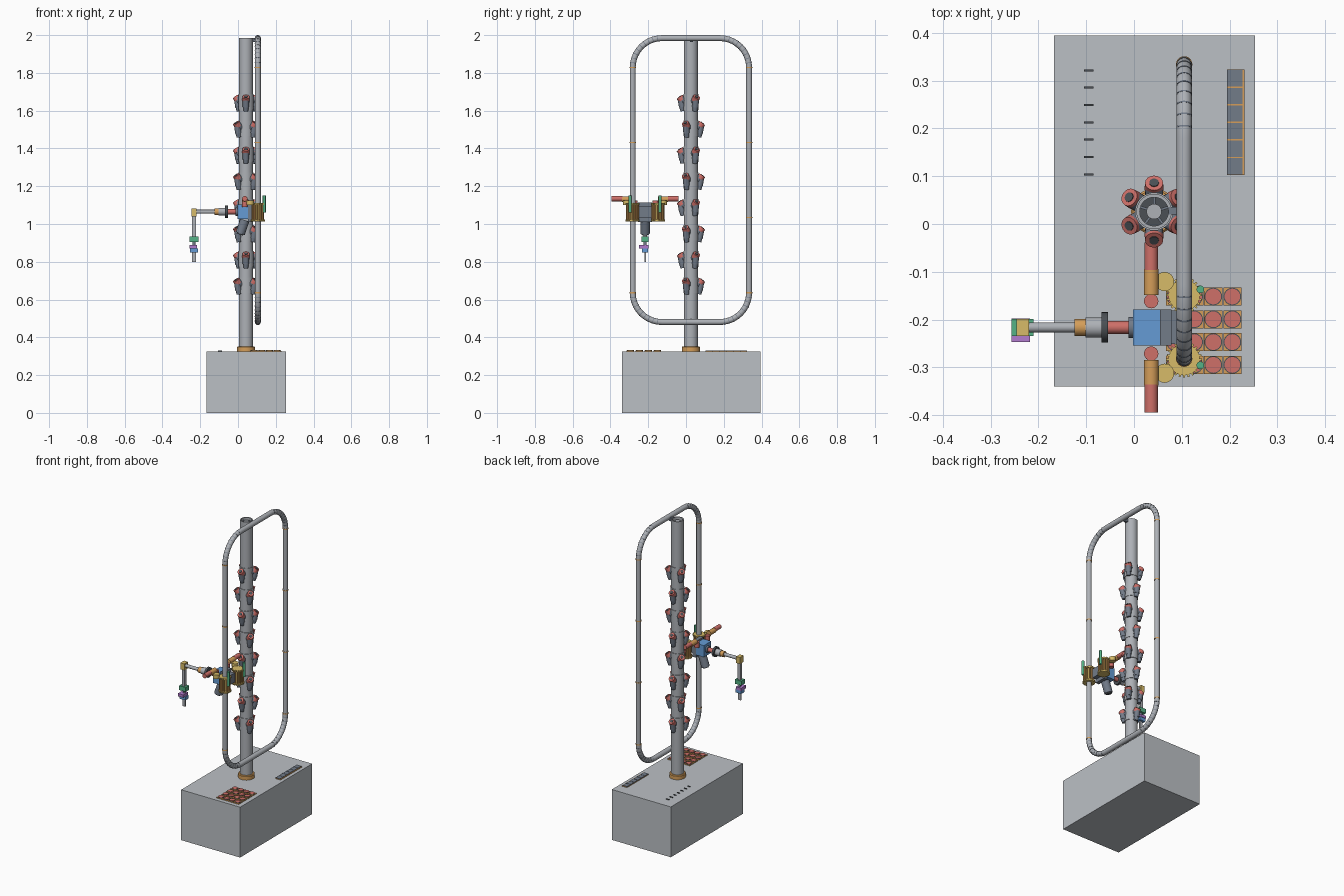
import bpy, bmesh, math
from mathutils import Vector, Matrix

if "Cube" in bpy.data.objects:
    bpy.data.objects.remove(bpy.data.objects["Cube"])


def material(name, *rgb):
    m = bpy.data.materials.new(name)
    m.use_nodes = True
    m.diffuse_color = (*rgb, 1)
    m.node_tree.nodes["Principled BSDF"].inputs["Base Color"].default_value = (*rgb, 1)
    return m


LIGHT = material("light grey", .50, .53, .56)
STEEL = material("steel grey", .42, .44, .47)
SLATE = material("slate", .17, .20, .25)
DARK = material("dark grey", .07, .08, .09)
RED = material("red", .62, .16, .14)
ORANGE = material("orange", .66, .34, .10)
YELLOW = material("yellow", .68, .50, .14)
GREEN = material("green", .09, .45, .24)
BLUE = material("blue", .13, .33, .66)
PURPLE = material("purple", .45, .20, .62)


def finish(name, bm, mat, smooth=True):
    mesh = bpy.data.meshes.new(name)
    bm.to_mesh(mesh)
    bm.free()
    mesh.materials.append(mat)
    obj = bpy.data.objects.new(name, mesh)
    bpy.context.collection.objects.link(obj)
    if smooth:
        bpy.ops.object.select_all(action="DESELECT")
        obj.select_set(True)
        bpy.context.view_layer.objects.active = obj
        bpy.ops.object.shade_smooth_by_angle()
    return obj


def add_rod(bm, a, b, r, r2=None, sides=24):
    a, b = Vector(a), Vector(b)
    turn = (b - a).to_track_quat("Z", "Y").to_matrix().to_4x4()
    bmesh.ops.create_cone(bm, cap_ends=True, segments=sides, radius1=r,
                          radius2=r if r2 is None else r2, depth=(b - a).length,
                          matrix=Matrix.Translation((a + b) / 2) @ turn)


def rod(name, a, b, r, mat, r2=None, sides=24):
    bm = bmesh.new()
    add_rod(bm, a, b, r, r2, sides)
    return finish(name, bm, mat)


def add_box(bm, center, size, angle=0):
    bmesh.ops.create_cube(bm, size=1, matrix=Matrix.Translation(center)
                          @ Matrix.Rotation(angle, 4, "Z") @ Matrix.Diagonal((*size, 1)))


def box(name, center, size, mat):
    bm = bmesh.new()
    add_box(bm, center, size)
    return finish(name, bm, mat, False)


def lathe(name, profile, mat, center, steps=40):
    bm = bmesh.new()
    verts = [bm.verts.new((r, 0, z)) for r, z in profile]
    edges = [bm.edges.new((verts[i - 1], verts[i])) for i in range(len(verts))]
    bmesh.ops.spin(bm, geom=verts + edges, cent=(0, 0, 0), axis=(0, 0, 1),
                   angle=math.tau, steps=steps, use_duplicate=False)
    bmesh.ops.remove_doubles(bm, verts=bm.verts, dist=1e-5)
    bmesh.ops.recalc_face_normals(bm, faces=bm.faces)
    bmesh.ops.translate(bm, verts=bm.verts, vec=center)
    return finish(name, bm, mat)


# Base cabinet
TOP = .325
box("base_cabinet", (.0425, .0275, TOP / 2), (.421, .735, TOP), LIGHT)

# Column: open tube, collar, hub and spokes
CX, CY = .042, .026
lathe("column", [(.037, TOP), (.037, 1.985), (.030, 1.985), (.030, TOP)], STEEL, (CX, CY, 0))
lathe("column_collar", [(.048, TOP), (.048, .348), (.044, .352), (.036, .352), (.036, TOP)],
      ORANGE, (CX, CY, 0))
rod("column_hub", (CX, CY, TOP), (CX, CY, 1.975), .016, STEEL)
bm = bmesh.new()
for i in range(5):
    a = math.tau * i / 5 + .3
    add_box(bm, (CX + .023 * math.cos(a), CY + .023 * math.sin(a), 1.95), (.018, .005, .04), a)
finish("hub_spokes", bm, SLATE, False)
rod("column_floor", (CX, CY, 1.90), (CX, CY, 1.93), .031, DARK)

# Pods: eight alternating tiers of three, each with a sleeve
sleeves, bodies, caps, lenses = [bmesh.new() for _ in range(4)]
for tier in range(8):
    z = .69 + tier * .1385
    add_rod(sleeves, (CX, CY, z - .055), (CX, CY, z + .028), .040, sides=40)
    for k in range(3):
        a = math.radians((90 if tier % 2 == 0 else -90) + 120 * k)

        def at(r, h):
            return (CX + r * math.cos(a), CY + r * math.sin(a), z + h)
        add_rod(bodies, at(.043, -.062), at(.048, -.035), .012, .015, 16)
        add_rod(bodies, at(.046, -.040), at(.054, .004), .017, sides=16)
        add_rod(bodies, at(.030, -.012), at(.054, .006), .019, sides=16)
        add_rod(caps, at(.047, -.004), at(.060, .014), .020, .019, 16)
        add_rod(lenses, at(.059, .0127), at(.0612, .0157), .010, sides=16)
finish("pod_sleeves", sleeves, STEEL)
finish("pod_bodies", bodies, SLATE)
finish("pod_caps", caps, RED)
finish("pod_lenses", lenses, DARK)

# Guide rail: rounded loop standing beside the column
RX, Y0, Y1, Z0, Z1, R = .105, -.282, .334, .481, 1.984, .155
corners = [(Y1 - R, Z1 - R, 0), (Y0 + R, Z1 - R, 90), (Y0 + R, Z0 + R, 180), (Y1 - R, Z0 + R, 270)]
path, seams = [], bmesh.new()
for cy, cz, start in corners:
    for i in range(11):
        a = math.radians(start + 9 * i)
        p = Vector((RX, cy + R * math.cos(a), cz + R * math.sin(a)))
        path.append(p)
        if 0 < i < 10:
            t = Vector((0, -math.sin(a), math.cos(a))) * .0015
            add_rod(seams, p - t, p + t, .0165)
finish("rail_corner_seams", seams, SLATE)
curve = bpy.data.curves.new("guide_rail", "CURVE")
curve.dimensions = "3D"
curve.bevel_depth, curve.bevel_resolution = .016, 5
spline = curve.splines.new("POLY")
spline.points.add(len(path) - 1)
for point, p in zip(spline.points, path):
    point.co = (*p, 1)
spline.use_cyclic_u = True
curve.materials.append(STEEL)
rail = bpy.data.objects.new("guide_rail", curve)
bpy.context.collection.objects.link(rail)
bm = bmesh.new()
for y in (Y0, Y1):
    for z in (Z0 + R, 1.035, 1.432, Z1 - R):
        add_rod(bm, (RX, y, z - .003), (RX, y, z + .003), .0172)
finish("rail_joint_rings", bm, ORANGE)
box("rail_bracket_top", (.085, CY + .002, 1.975), (.026, .016, .022), SLATE)

# Carriage: two caged gear drives with motors, mirrored about the arm
MY = -.2165
box("carriage_block", (.026, MY, 1.065), (.056, .075, .075), BLUE)
box("carriage_plate", (.066, MY, 1.062), (.024, .075, .105), SLATE)
box("carriage_bridge", (.09, MY, 1.062), (.03, .07, .06), SLATE)
rod("carriage_camera", (.036, MY, 1.02), (.012, MY, .95), .025, SLATE)
rod("camera_lens", (.014, MY, .956), (.010, MY, .944), .018, DARK)
for side, s in (("front", -1), ("back", 1)):
    gy = MY + s * .0675
    plates, posts = bmesh.new(), bmesh.new()
    for z in (1.018, 1.105):
        add_rod(plates, (RX, gy, z - .005), (RX, gy, z + .005), .033)
        for i in range(24):
            a = math.tau * i / 24
            add_box(plates, (RX + .034 * math.cos(a), gy + .034 * math.sin(a), z),
                    (.007, .004, .01), a)
    for i in range(12):
        a = math.tau * i / 12
        x, y = RX + .029 * math.cos(a), gy + .029 * math.sin(a)
        add_rod(posts, (x, y, 1.018), (x, y, 1.105), .005, sides=10)
    finish(side + "_gear_plates", plates, YELLOW)
    finish(side + "_gear_posts", posts, ORANGE)
    rod(side + "_gear_core", (RX, gy, 1.02), (RX, gy, 1.104), .021, YELLOW)
    rod(side + "_green_pin", (.139, gy + s * .012, 1.06), (.139, gy + s * .012, 1.152), .008, GREEN)
    rod(side + "_motor", (.036, MY + s * .12, 1.134), (.036, MY + s * .178, 1.134), .014, RED)
    rod(side + "_gearbox", (.036, MY + s * .068, 1.131), (.036, MY + s * .122, 1.131), .0155, ORANGE)
    rod(side + "_gearbox_foot", (.036, MY + s * .055, 1.09), (.036, MY + s * .055, 1.125), .015, RED)
    rod(side + "_idler", (.064, MY + s * .096, 1.100), (.064, MY + s * .096, 1.125), .02, YELLOW)

# Arm reaching sideways
AZ = 1.065
for name, x0, x1, r, mat in (
        ("arm_flange", 0, -.012, .022, SLATE), ("arm_motor", -.012, -.062, .0135, RED),
        ("arm_disc", -.054, -.068, .032, DARK), ("arm_housing", -.066, -.102, .021, STEEL),
        ("arm_coupling", -.1, -.125, .018, ORANGE), ("arm_boom", -.12, -.23, .0105, STEEL)):
    rod(name, (x0, MY, AZ), (x1, MY, AZ), r, mat)
WX = -.233
box("elbow_block", (WX, MY, 1.062), (.027, .036, .042), YELLOW)
box("forearm", (WX, MY, .985), (.019, .019, .12), STEEL)
box("wrist_block", (WX, MY, .919), (.046, .036, .028), GREEN)
rod("wrist_shaft", (WX, MY, .885), (WX, MY, .91), .008, SLATE)
box("wrist_roll", (WX - .004, MY - .006, .879), (.038, .05, .018), PURPLE)
box("hand_block", (WX, MY, .860), (.042, .032, .022), BLUE)
box("gripper_blade", (WX, MY, .825), (.019, .008, .05), STEEL)

# Trays of round cups on the cabinet top
trays, cups, rims = bmesh.new(), bmesh.new(), bmesh.new()
for row in range(4):
    y = -.295 + row * .0477
    for col in range(4):
        x = .086 + col * .04
        add_box(trays, (x, y, TOP + .002), (.038, .038, .006))
        add_rod(rims, (x, y, TOP), (x, y, TOP + .007), .0185)
        add_rod(cups, (x, y, TOP), (x, y, TOP + .009), .0165)
finish("cup_trays", trays, ORANGE, False)
finish("cup_rims", rims, DARK)
finish("cups", cups, RED)

# Row of slate tiles and row of needles
tiles, edging, needles = bmesh.new(), bmesh.new(), bmesh.new()
for i in range(6):
    y = .121 + i * .0368
    add_box(tiles, (.211, y, TOP + .003), (.032, .034, .007))
    add_box(edging, (.213, y, TOP + .001), (.037, .0368, .005))
for i in range(7):
    add_box(needles, (-.095, .104 + i * .0363, TOP + .002), (.02, .004, .005))
finish("slate_tiles", tiles, SLATE, False)
finish("tile_edging", edging, ORANGE, False)
finish("needles", needles, DARK, False)
